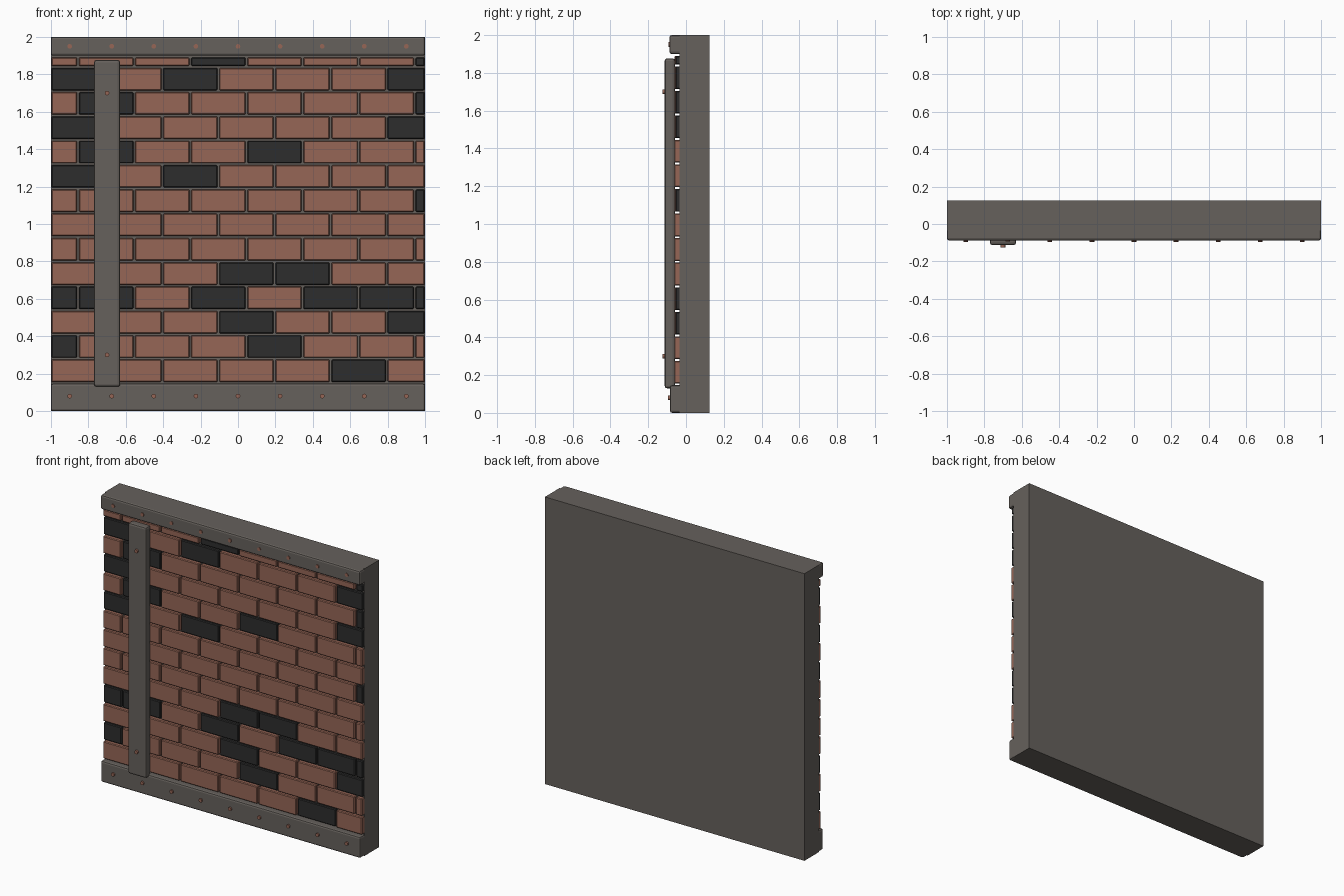
import bpy, bmesh, math
from mathutils import Matrix

if "Cube" in bpy.data.objects:
    bpy.data.objects.remove(bpy.data.objects["Cube"])


def material(name, rgb):
    m = bpy.data.materials.new(name)
    m.diffuse_color = (*rgb, 1)
    m.use_nodes = True
    m.node_tree.nodes["Principled BSDF"].inputs["Base Color"].default_value = m.diffuse_color
    return m


GREY = material("warm grey", (0.133, 0.119, 0.107))
RED = material("brick red", (0.305, 0.133, 0.093))
DARK = material("charcoal", (0.026, 0.026, 0.026))


def add_box(bm, x0, x1, y0, y1, z0, z1, bevel=0.0, segments=1):
    part = bmesh.new()
    bmesh.ops.create_cube(part, size=1)
    for v in part.verts:
        v.co = ((x0 + x1) / 2 + v.co.x * (x1 - x0),
                (y0 + y1) / 2 + v.co.y * (y1 - y0),
                (z0 + z1) / 2 + v.co.z * (z1 - z0))
    if bevel:
        bmesh.ops.bevel(part, geom=part.edges[:], offset=bevel, segments=segments,
                        profile=0.5, affect='EDGES')
    tmp = bpy.data.meshes.new("tmp")
    part.to_mesh(tmp)
    part.free()
    bm.from_mesh(tmp)
    bpy.data.meshes.remove(tmp)


def finish(name, bm, mat):
    me = bpy.data.meshes.new(name)
    bm.to_mesh(me)
    bm.free()
    me.materials.append(mat)
    ob = bpy.data.objects.new(name, me)
    bpy.context.collection.objects.link(ob)
    return ob


def box(name, mat, *dims, bevel=0.0, segments=1):
    bm = bmesh.new()
    add_box(bm, *dims, bevel=bevel, segments=segments)
    return finish(name, bm, mat)


def bolts(name, points, y_front, y_back):
    bm = bmesh.new()
    for x, z in points:
        mat = Matrix.Translation((x, (y_front + y_back) / 2, z)) @ Matrix.Rotation(math.pi / 2, 4, 'X')
        bmesh.ops.create_cone(bm, cap_ends=True, segments=12, radius1=0.0125, radius2=0.0125,
                              depth=y_back - y_front, matrix=mat)
    return finish(name, bm, RED)


# Backing wall (its front face shows as mortar)
box("wall_slab", GREY, -1, 1, -0.035, 0.125, 0, 2)

# Running-bond bricks; column numbers of the dark bricks per row
dark_cols = {0: [5], 1: [0, 4], 2: [3, 6], 3: [0, 1, 3, 5, 6, 7], 4: [3, 4], 7: [7],
             8: [0, 2], 9: [1, 4], 10: [0, 6], 11: [1, 7], 12: [0, 2, 6], 13: [3, 7]}
red_bm, dark_bm = bmesh.new(), bmesh.new()
for row in range(14):
    z0 = 0.155 + 0.13 * row
    z1 = min(z0 + 0.12, 1.89)
    start = -1.15 if row % 2 else -1.0
    for col in range(8 if row % 2 else 7):
        x0 = start + 0.3 * col
        x1 = min(x0 + 0.29, 0.998)
        x0 = max(x0, -0.998)
        dark = col in dark_cols.get(row, [])
        add_box(dark_bm if dark else red_bm, x0, x1, -0.056 if dark else -0.062, -0.03,
                z0, z1, bevel=0.005)
finish("red_bricks", red_bm, RED)
finish("dark_bricks", dark_bm, DARK)

# Top and bottom beams, vertical strap
box("top_beam", GREY, -1, 1, -0.088, -0.02, 1.9, 2, bevel=0.012, segments=2)
box("bottom_beam", GREY, -1, 1, -0.085, -0.02, 0, 0.147, bevel=0.012, segments=2)
box("vertical_strap", GREY, -0.77, -0.63, -0.113, -0.058, 0.13, 1.877, bevel=0.013, segments=2)

# Bolt heads
xs = [-0.9 + 0.225 * i for i in range(9)]
bolts("top_bolts", [(x, 1.95) for x in xs], -0.093, -0.07)
bolts("bottom_bolts", [(x, 0.08) for x in xs], -0.095, -0.07)
bolts("strap_bolts", [(-0.7, 0.3), (-0.7, 1.7)], -0.125, -0.1)
